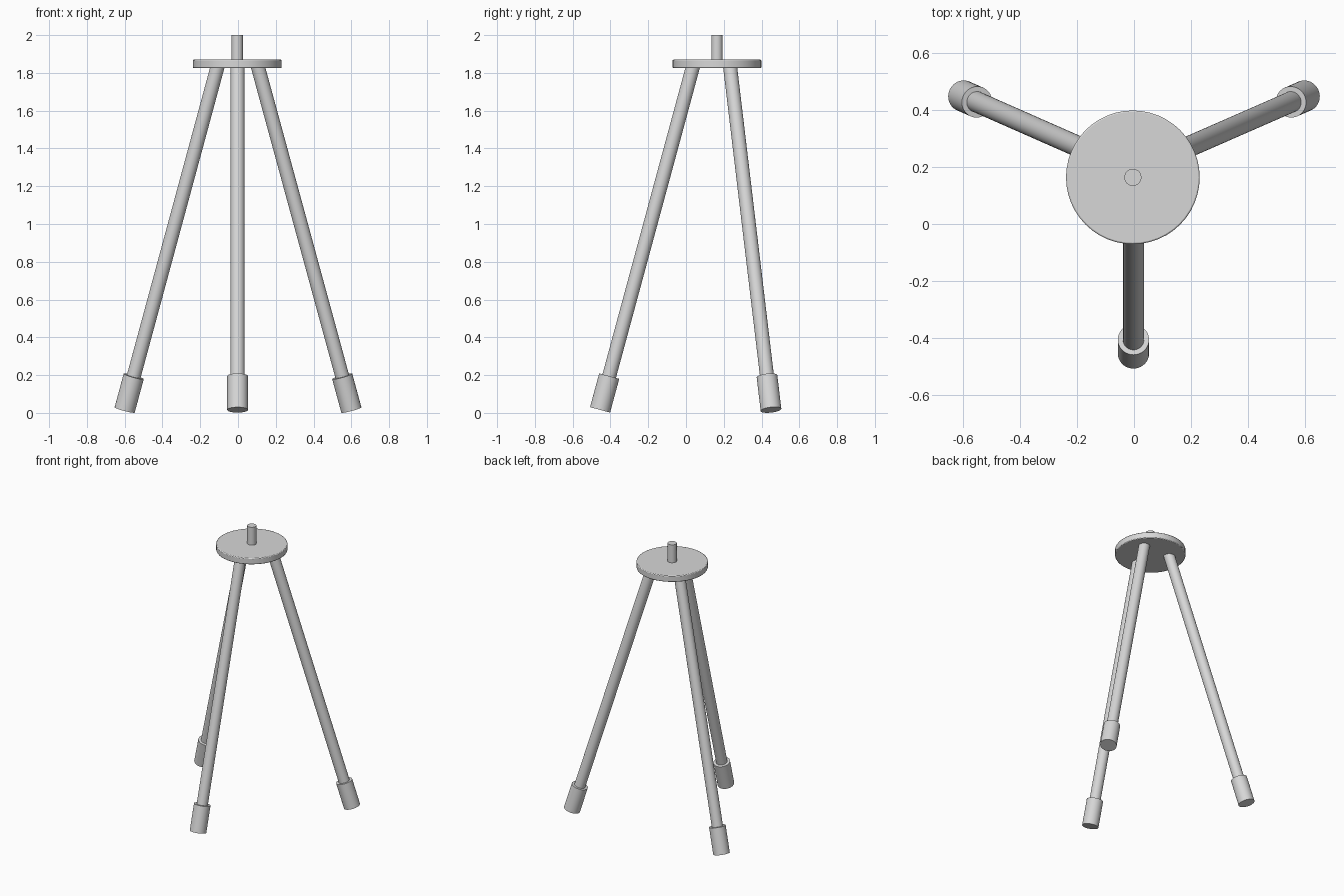
import bpy
from mathutils import Vector

cube = bpy.data.objects.get("Cube")
if cube:
    bpy.data.objects.remove(cube, do_unlink=True)

# Single light grey finish
GREY = (0.68, 0.68, 0.68, 1.0)
grey = bpy.data.materials.new("light grey")
grey.use_nodes = True
grey.diffuse_color = GREY
grey.node_tree.nodes["Principled BSDF"].inputs["Base Color"].default_value = GREY


def rod(name, start, end, radius):
    """Capped cylinder running between two points."""
    start, end = Vector(start), Vector(end)
    axis = end - start
    bpy.ops.mesh.primitive_cylinder_add(
        vertices=48, radius=radius, depth=axis.length, location=(start + end) / 2)
    obj = bpy.context.object
    obj.name = name
    obj.rotation_euler = axis.to_track_quat("Z", "Y").to_euler()
    obj.data.materials.append(grey)
    bpy.ops.object.shade_smooth_by_angle()
    return obj


# Round top plate with a softened rim, and its mounting pin
CX, CY = -0.004, 0.164
plate = rod("top_plate", (CX, CY, 1.825), (CX, CY, 1.87), 0.235)
bevel = plate.modifiers.new("soft_rim", "BEVEL")
bevel.width = 0.005
bevel.segments = 2
rod("mounting_pin", (CX, CY, 1.86), (CX, CY, 2.0), 0.03)

# Three splayed legs, each with a thicker foot sleeve
legs = {
    "front": ((-0.002, -0.455, 0.016), (-0.002, 0.04, 1.845)),
    "back_left": ((0.60, 0.45, 0.016), (0.102, 0.232, 1.845)),
    "back_right": ((-0.60, 0.45, 0.016), (-0.105, 0.232, 1.845)),
}
for side, (ground, top) in legs.items():
    ground, top = Vector(ground), Vector(top)
    along = (top - ground).normalized()
    rod(side + "_leg", ground + along * 0.02, top, 0.037)
    rod(side + "_foot", ground, ground + along * 0.185, 0.055)
